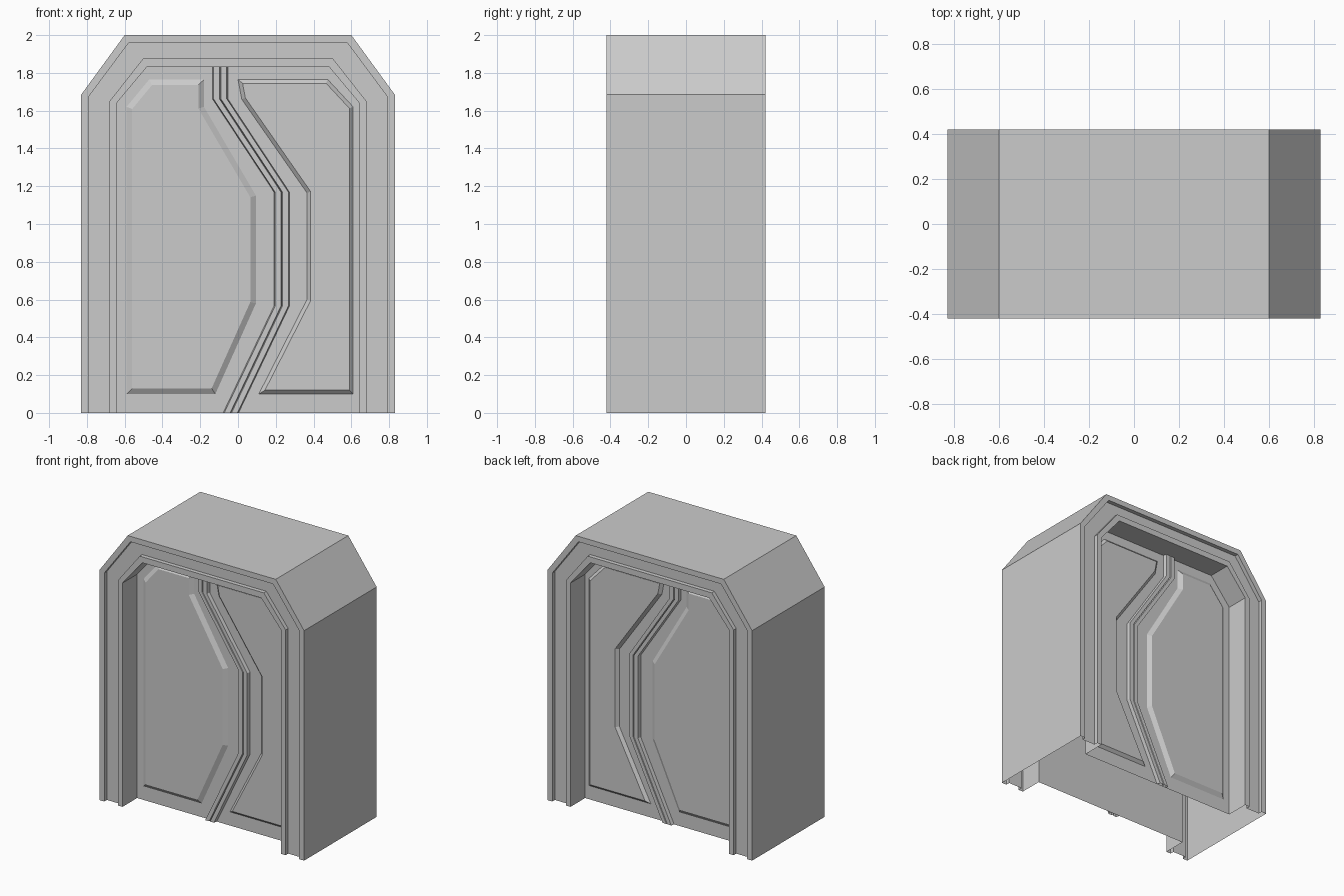
import bpy, bmesh

if "Cube" in bpy.data.objects:
    bpy.data.objects.remove(bpy.data.objects["Cube"])

DOOR_Y = -0.25


def finish(name, bm, mirror=True):
    me = bpy.data.meshes.new(name)
    bm.to_mesh(me)
    bm.free()
    ob = bpy.data.objects.new(name, me)
    bpy.context.collection.objects.link(ob)
    if mirror:  # front half repeated on the back
        m = ob.modifiers.new("Mirror", 'MIRROR')
        m.use_axis = (False, True, False)
        m.use_mirror_merge = False
    return ob


def loft(name, rows, mirror=True):
    bm = bmesh.new()
    vs = [[bm.verts.new(p) for p in r] for r in rows]
    for a, b in zip(vs, vs[1:]):
        for i in range(len(a) - 1):
            bm.faces.new((b[i], b[i + 1], a[i + 1], a[i]))
    return finish(name, bm, mirror)


def plate(name, pts, y, inset=0, depth=0):
    # flat outline, counter-clockwise seen from the front
    bm = bmesh.new()
    f = bm.faces.new([bm.verts.new((x, y, z)) for x, z in pts])
    bm.normal_update()
    if inset:
        bmesh.ops.inset_region(bm, faces=[f], thickness=inset, depth=depth,
                               use_boundary=True, use_even_offset=True)
    bmesh.ops.triangulate(bm, faces=[g for g in bm.faces if len(g.verts) > 4])
    return finish(name, bm)


def arch(w, shoulder, tw, top):
    return [(-w, 0), (-w, shoulder), (-tw, top), (tw, top), (w, shoulder), (w, 0)]


def at(loop, y):
    return [(x, y, z) for x, z in loop]


A0 = arch(0.83, 1.685, 0.60, 2.0)
A1 = arch(0.79, 1.675, 0.578, 1.96)
A2 = arch(0.68, 1.65, 0.503, 1.875)
A3 = arch(0.643, 1.64, 0.482, 1.832)

# outer skin, open underneath
loft("outer_shell", [at(A0, 0.42), at(A0, -0.42)], mirror=False)

# stepped door frame with a channel, and the jamb
loft("door_frame", [at(A0, -0.42), at(A1, -0.42), at(A1, -0.39), at(A2, -0.39),
                    at(A2, -0.42), at(A3, -0.42), at(A3, DOOR_Y)])

# door leaf
plate("door_leaf", A3[::-1], DOOR_Y)

# zigzag centre seam: two raised strips with a groove between
seam = [(-0.038, 0), (-0.095, 0)]
path = [(-0.038, 0), (0.232, 0.567), (0.232, 1.168), (-0.095, 1.663), (-0.095, 1.832)]
section = [(-0.041, 0), (-0.035, 0.025), (-0.004, 0.025), (0, 0.012),
           (0.004, 0.025), (0.035, 0.025), (0.041, 0)]
loft("center_seam", [[(x + dx, DOOR_Y - d, z) for x, z in path] for dx, d in section])

# raised chamfered panels either side of the seam
plate("left_panel", [(-0.59, 0.10), (-0.12, 0.10), (0.095, 0.58), (0.095, 1.15),
                     (-0.18, 1.62), (-0.18, 1.765), (-0.47, 1.765), (-0.59, 1.62)],
      DOOR_Y, 0.03, 0.02)
plate("right_panel", [(0.11, 0.10), (0.61, 0.10), (0.61, 1.62), (0.475, 1.765),
                      (0.0, 1.765), (0.02, 1.66), (0.365, 1.165), (0.365, 0.60)],
      DOOR_Y, 0.02, 0.02)
